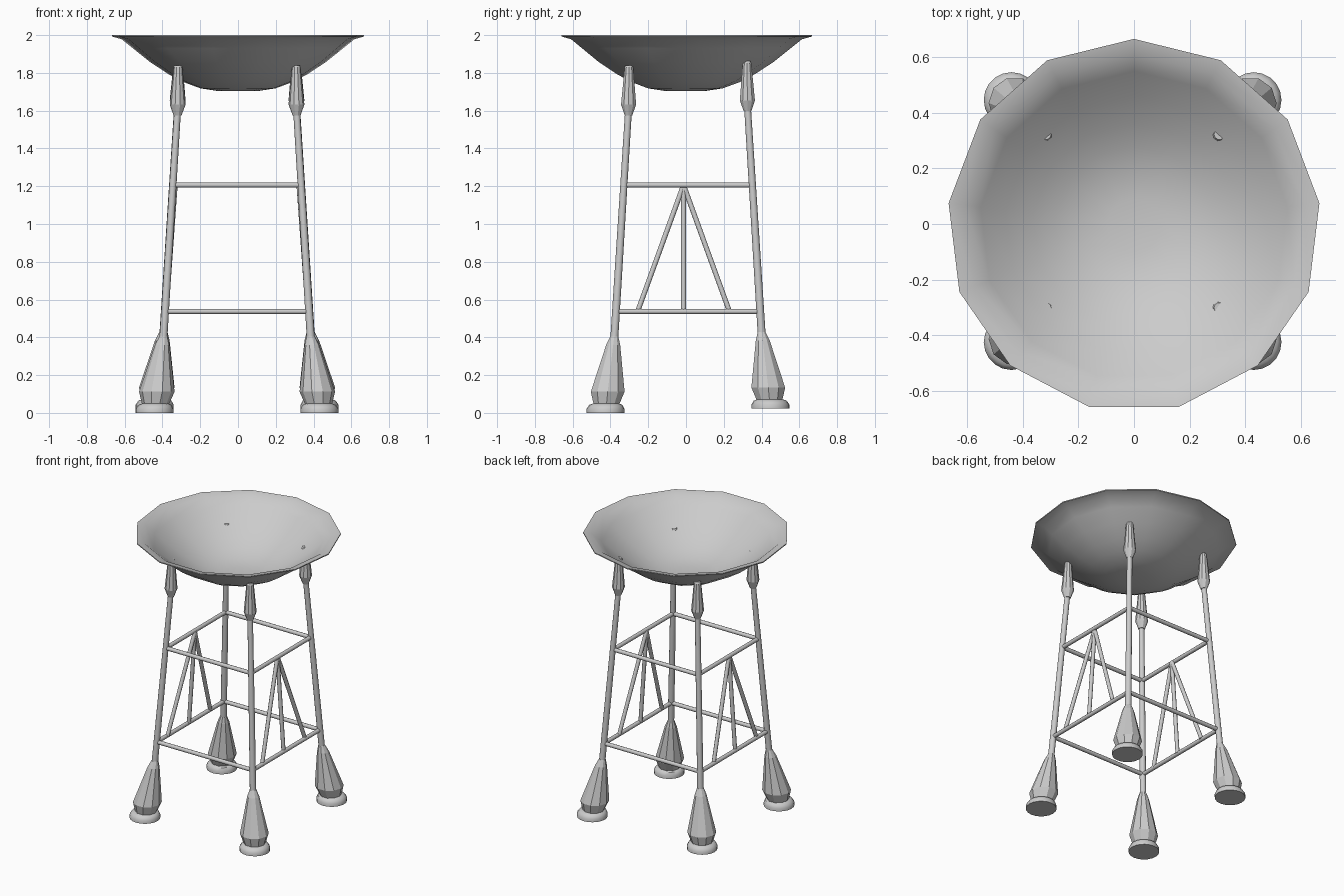
import bpy, bmesh, math
from mathutils import Vector

if "Cube" in bpy.data.objects:
    bpy.data.objects.remove(bpy.data.objects["Cube"])


def finish(name, bm, angle=None):
    bmesh.ops.recalc_face_normals(bm, faces=bm.faces)
    me = bpy.data.meshes.new(name)
    bm.to_mesh(me)
    bm.free()
    ob = bpy.data.objects.new(name, me)
    bpy.context.collection.objects.link(ob)
    if angle is not None:
        bpy.ops.object.select_all(action='DESELECT')
        ob.select_set(True)
        bpy.context.view_layer.objects.active = ob
        bpy.ops.object.shade_smooth_by_angle(angle=math.radians(angle))
    return ob


def loft(name, rings, sides, start=0.0, angle=None):
    """Skin horizontal rings given as (x, y, z, radius), with capped ends."""
    bm = bmesh.new()
    loops = []
    for x, y, z, r in rings:
        loops.append([bm.verts.new((x + r * math.cos(start + math.tau * i / sides),
                                    y + r * math.sin(start + math.tau * i / sides), z))
                      for i in range(sides)])
    for a, b in zip(loops, loops[1:]):
        for i in range(sides):
            j = (i + 1) % sides
            bm.faces.new((a[i], a[j], b[j], b[i]))
    bm.faces.new(loops[0])
    bm.faces.new(loops[-1])
    return finish(name, bm, angle)


def rod(name, a, b, r, sides=10):
    a, b = Vector(a), Vector(b)
    d = b - a
    bm = bmesh.new()
    bmesh.ops.create_cone(bm, cap_ends=True, segments=sides, radius1=r, radius2=r, depth=d.length)
    ob = finish(name, bm, 50)
    ob.rotation_mode = 'QUATERNION'
    ob.rotation_quaternion = d.to_track_quat('Z', 'Y')
    ob.location = (a + b) / 2
    return ob


# Centre of the leg frame
CX, CY = -0.005, 0.0105

# Dish: thin 13-sided bowl, underside then inner surface
under = [(0.10, 1.703), (0.20, 1.718), (0.29, 1.751), (0.37, 1.793),
         (0.47, 1.858), (0.56, 1.930), (0.62, 1.978), (0.673, 1.993)]
inner = [(0.673, 2.0), (0.617, 1.988)] + [(r - 0.003, z + 0.008) for r, z in under[-3::-1]]
loft("dish", [(0, -0.006, z, r) for r, z in under + inner], 13, math.pi / 2, 60)

# Legs: foot pad, tapered boot, slim pole and top cap
for sx, xn in ((-1, "left"), (1, "right")):
    for sy, yn in ((-1, "front"), (1, "back")):
        dz = 0.022 if sy > 0 else 0.0

        def part(name, rows, sides, angle=None):
            loft(f"{yn}_{xn}_{name}",
                 [(CX + sx * o, CY + sy * o, z + dz, r) for o, z, r in rows],
                 sides, 0, angle)

        part("foot_pad", [(0.4365, 0.0, 0.1), (0.4365, 0.022, 0.1),
                          (0.435, 0.042, 0.088), (0.434, 0.05, 0.068)], 20, 40)
        part("boot", [(0.432, 0.042, 0.070), (0.425, 0.112, 0.094),
                      (0.396, 0.36, 0.039), (0.390, 0.405, 0.022)], 10)
        part("pole", [(0.391, 0.38, 0.021), (0.315, 1.60, 0.018)], 12, 50)
        part("cap", [(0.315, 1.575, 0.021), (0.3145, 1.632, 0.042),
                     (0.3125, 1.83, 0.024), (0.3125, 1.84, 0.019)], 10)

# Square frames of crossbars between the poles
for level, z, h in (("upper", 1.206, 0.338), ("lower", 0.537, 0.381)):
    for s, side in ((-1, "front"), (1, "back")):
        rod(f"{level}_{side}_bar", (CX - h, CY + s * h, z), (CX + h, CY + s * h, z), 0.014)
    for s, side in ((-1, "left"), (1, "right")):
        rod(f"{level}_{side}_bar", (CX + s * h, CY - h, z), (CX + s * h, CY + h, z), 0.014)

# Truss struts fanning down from each upper side bar
for s, side in ((-1, "left"), (1, "right")):
    for y, kind in ((-0.256, "front"), (-0.013, "middle"), (0.23, "back")):
        rod(f"{side}_{kind}_strut", (CX + s * 0.328, -0.013, 1.206),
            (CX + s * 0.376, y, 0.537), 0.0135)
